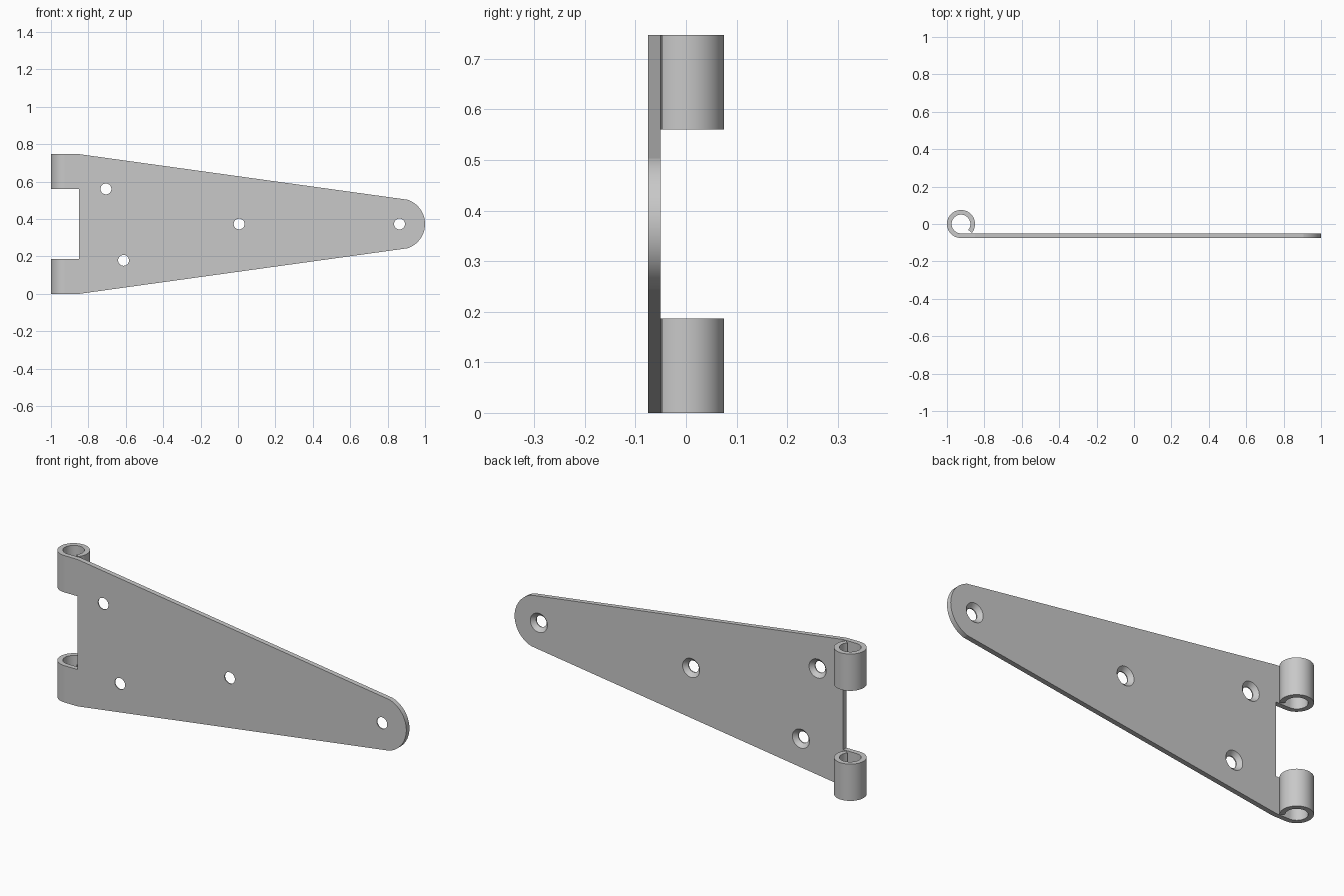
import bpy, bmesh, math
from mathutils import Matrix, Vector

cube = bpy.data.objects.get("Cube")
if cube:
    bpy.data.objects.remove(cube, do_unlink=True)

HEIGHT = 0.747
MID = HEIGHT / 2
FRONT, BACK = -0.075, -0.05      # plate thickness in y
ROOT_X = -0.85                   # wide end of the plate
PIN_X = -0.925                   # axis of the rolled knuckles
KNUCKLE = 0.187                  # knuckle length

steel = bpy.data.materials.new("plain_steel_grey")
steel.use_nodes = True
grey = (0.58, 0.58, 0.58, 1)
steel.diffuse_color = grey
steel.node_tree.nodes["Principled BSDF"].inputs["Base Color"].default_value = grey


def prism(name, outline, offset):
    """Extrude a closed 3D outline along an offset vector."""
    bm = bmesh.new()
    face = bm.faces.new([bm.verts.new(p) for p in outline])
    new = bmesh.ops.extrude_face_region(bm, geom=[face])["geom"]
    bmesh.ops.translate(bm, vec=Vector(offset),
                        verts=[v for v in new if isinstance(v, bmesh.types.BMVert)])
    bmesh.ops.recalc_face_normals(bm, faces=bm.faces)
    return finish(name, bm)


def finish(name, bm):
    mesh = bpy.data.meshes.new(name)
    bm.to_mesh(mesh)
    bm.free()
    mesh.materials.append(steel)
    obj = bpy.data.objects.new(name, mesh)
    bpy.context.collection.objects.link(obj)
    return obj


def select(obj):
    bpy.ops.object.select_all(action="DESELECT")
    obj.select_set(True)
    bpy.context.view_layer.objects.active = obj


# Tapered strap plate with a rounded tip
tip_r, steps = 0.1365, 30
half = math.radians(72)
outline = [(ROOT_X, FRONT, HEIGHT), (ROOT_X, FRONT, 0)]
for i in range(steps + 1):
    a = -half + 2 * half * i / steps
    outline.append((1 - tip_r + tip_r * math.cos(a), FRONT, MID + tip_r * math.sin(a)))
plate = prism("strap_plate", outline, (0, BACK - FRONT, 0))


# Screw holes, countersunk from the back
def cutter(bm, x, z, r_front, r_back, y0, y1):
    place = Matrix.Translation((x, (y0 + y1) / 2, z)) @ Matrix.Rotation(-math.pi / 2, 4, "X")
    bmesh.ops.create_cone(bm, cap_ends=True, segments=64, radius1=r_front,
                          radius2=r_back, depth=y1 - y0, matrix=place)


holes = [(-0.706, 0.561), (-0.612, 0.179), (0.006, MID), (0.8635, MID)]
for r_front, r_back, y0, y1 in ((0.029, 0.029, -0.1, 0), (0.029, 0.053, -0.07, -0.045)):
    bm = bmesh.new()
    for x, z in holes:
        cutter(bm, x, z, r_front, r_back, y0, y1)
    tool = finish("hole_cutter", bm)
    tool.hide_render = True
    cut = plate.modifiers.new("holes", "BOOLEAN")
    cut.operation, cut.solver, cut.object = "DIFFERENCE", "EXACT", tool
    select(plate)
    bpy.ops.object.modifier_apply(modifier=cut.name)
    bpy.data.objects.remove(tool, do_unlink=True)


# Rolled knuckles continuing from the plate
def roll(radius, y):
    pts = [(ROOT_X, y)]
    for i in range(61):
        a = math.radians(-90 - 309 * i / 60)
        pts.append((PIN_X + radius * math.cos(a), radius * math.sin(a)))
    return pts


profile = roll(-FRONT, FRONT) + roll(-BACK, BACK)[::-1]
knuckles = [prism(name, [(x, y, z) for x, y in profile], (0, 0, KNUCKLE))
            for name, z in (("lower_knuckle", 0), ("upper_knuckle", HEIGHT - KNUCKLE))]

for obj in [plate] + knuckles:
    select(obj)
    bpy.ops.object.shade_smooth_by_angle(angle=math.radians(9))
